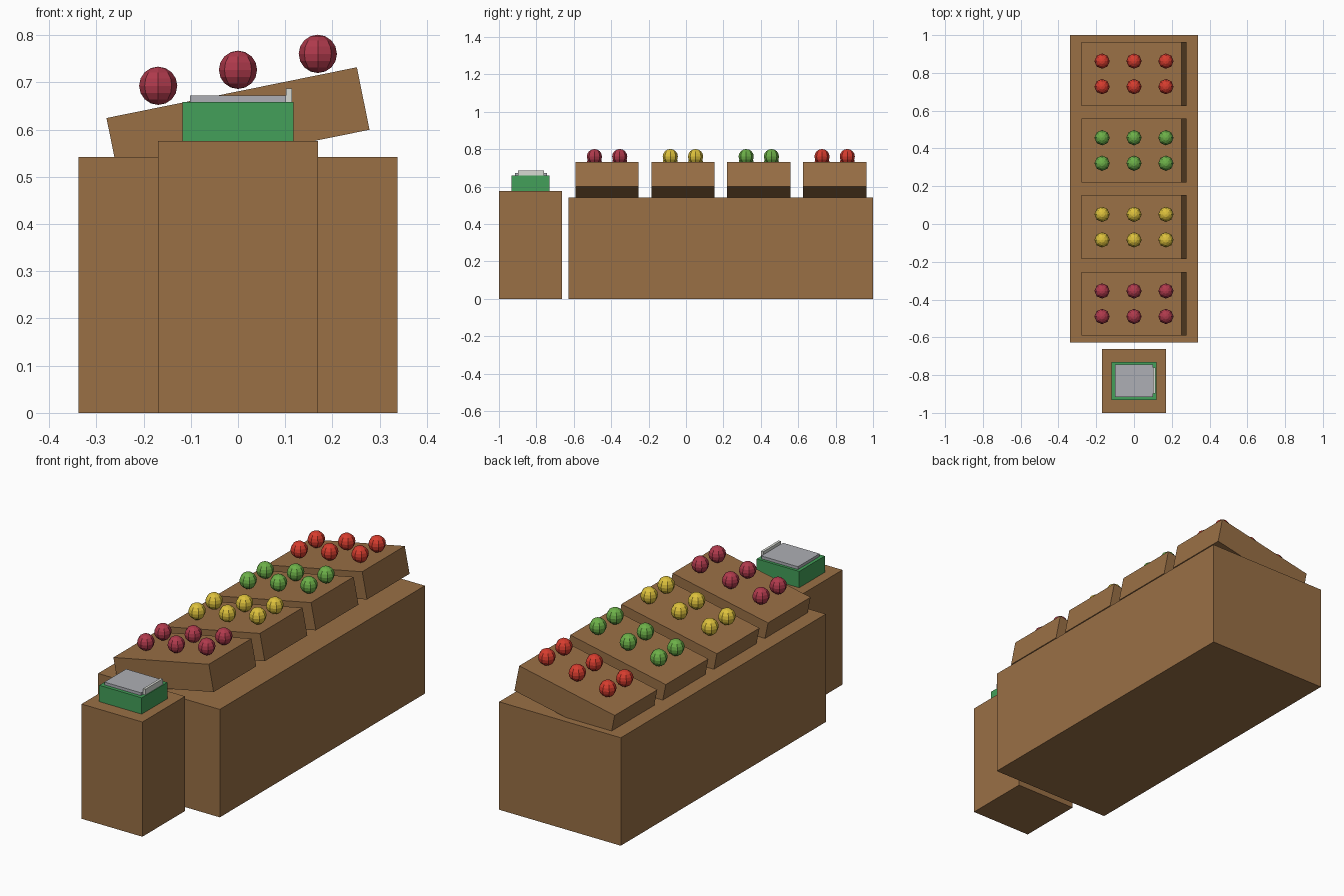
import bpy
from mathutils import Matrix, Vector

if "Cube" in bpy.data.objects:
    bpy.data.objects.remove(bpy.data.objects["Cube"])


def material(name, rgb):
    m = bpy.data.materials.new(name)
    m.diffuse_color = (*rgb, 1)
    m.use_nodes = True
    m.node_tree.nodes["Principled BSDF"].inputs["Base Color"].default_value = m.diffuse_color
    return m


wood = material("wood", (0.32, 0.16, 0.06))
green = material("scale_green", (0.056, 0.35, 0.10))
steel = material("steel", (0.42, 0.43, 0.46))
pale = material("pale_display", (0.68, 0.70, 0.65))
fruits = [
    ("plum", material("crimson", (0.43, 0.042, 0.072))),
    ("lemon", material("yellow", (0.72, 0.53, 0.045))),
    ("green_apple", material("green", (0.15, 0.43, 0.065))),
    ("tomato", material("red", (0.67, 0.045, 0.027))),
]


def box(name, center, size, mat, tilt=0.0):
    bpy.ops.mesh.primitive_cube_add(size=1, location=center, rotation=(0, -tilt, 0))
    ob = bpy.context.object
    ob.name = name
    ob.scale = size
    ob.data.materials.append(mat)
    return ob


def ball(name, center, mat):
    bpy.ops.mesh.primitive_uv_sphere_add(segments=8, ring_count=8, radius=0.0405, location=center)
    ob = bpy.context.object
    ob.name = name
    ob.data.materials.append(mat)


# Counter and weighing stand
box("counter", (0, 0.1865, 0.271), (0.676, 1.627, 0.542), wood)
box("stand", (0, -0.831, 0.288), (0.338, 0.338, 0.576), wood)

# Weighing scale: body, pan, display
box("scale_body", (0, -0.831, 0.617), (0.236, 0.203, 0.082), green)
box("scale_pan", (0, -0.829, 0.665), (0.203, 0.172, 0.014), steel)
box("scale_display", (0.108, -0.829, 0.672), (0.013, 0.137, 0.030), pale)

# Tilted crates, each with two rows of three fruits
tilt = 0.2
for i, (fruit, mat) in enumerate(fruits):
    y = -0.422 + 0.4056 * i
    box(f"crate_{i + 1}", (0, y, 0.612), (0.541, 0.338, 0.135), wood, tilt)
    for row, dy in enumerate((-0.0676, 0.0676)):
        for col in (-1, 0, 1):
            ball(f"{fruit}_{row + 1}_{col + 2}",
                 (0.169 * col, y + dy, 0.7265 + 0.0338 * col), mat)
